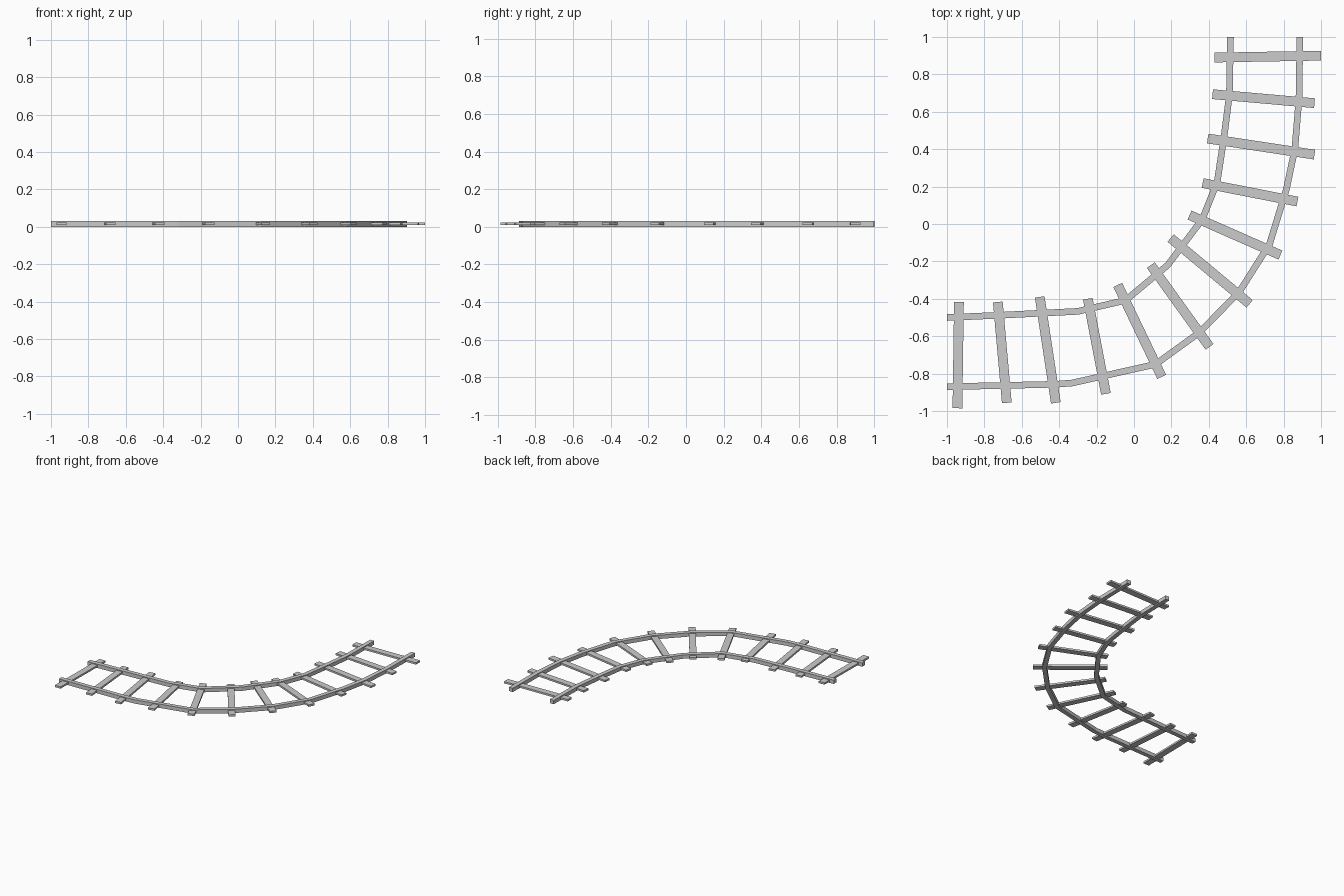
import bpy
from mathutils import Vector

if "Cube" in bpy.data.objects:
    bpy.data.objects.remove(bpy.data.objects["Cube"])


def add_mesh(name, verts, faces):
    mesh = bpy.data.meshes.new(name)
    mesh.from_pydata(verts, [], faces)
    mesh.update()
    obj = bpy.data.objects.new(name, mesh)
    bpy.context.collection.objects.link(obj)
    return obj


def sweep(name, path, width, z0, z1, start=None, end=None):
    """Flat bar of rectangular section with mitred corners along a plan path."""
    pts = [Vector(p) for p in path]
    dirs = [(b - a).normalized() for a, b in zip(pts, pts[1:])]
    dirs = [start or dirs[0]] + dirs + [end or dirs[-1]]
    verts, faces = [], []
    for i, p in enumerate(pts):
        t = (dirs[i] + dirs[i + 1]).normalized()
        side = Vector((-t.y, t.x)) * width / 2 / t.dot(dirs[i + 1])
        for q, z in ((p + side, z0), (p - side, z0), (p - side, z1), (p + side, z1)):
            verts.append((q.x, q.y, z))
    for i in range(len(pts) - 1):
        a, b = 4 * i, 4 * i + 4
        faces += [(a + k, a + (k + 1) % 4, b + (k + 1) % 4, b + k) for k in range(4)]
    n = len(verts)
    faces += [(3, 2, 1, 0), (n - 4, n - 3, n - 2, n - 1)]
    return add_mesh(name, verts, faces)


# Two curved rails
inner = [(-1, -.50), (-.72, -.488), (-.30, -.467), (-.045, -.408), (.18, -.22),
         (.365, .025), (.445, .225), (.482, .47), (.51, .69), (.516, 1)]
outer = [(-1, -.87), (-.42, -.857), (-.33, -.85), (.115, -.75), (.35, -.58),
         (.565, -.36), (.725, -.107), (.815, .187), (.86, .40), (.882, .67), (.887, 1)]
sweep("inner_rail", inner, .035, 0, .031)
sweep("outer_rail", outer, .035, 0, .031)

# Cross ties fanning around the bend (inner end, outer end)
ties = [((.43, .89), (1.0, .90)), ((.42, .694), (.965, .646)),
        ((.394, .457), (.965, .371)), ((.367, .219), (.874, .12)),
        ((.297, .048), (.783, -.166)), ((.196, -.075), (.618, -.427)),
        ((.09, -.22), (.404, -.657)), ((-.087, -.326), (.148, -.817)),
        ((-.247, -.40), (-.15, -.908)), ((-.504, -.39), (-.418, -.956)),
        ((-.728, -.417), (-.68, -.956)), ((-.936, -.417), (-.944, -.985))]
for i, tie in enumerate(ties):
    sweep(f"cross_tie_{i + 1}", tie, .052, .009, .024)
